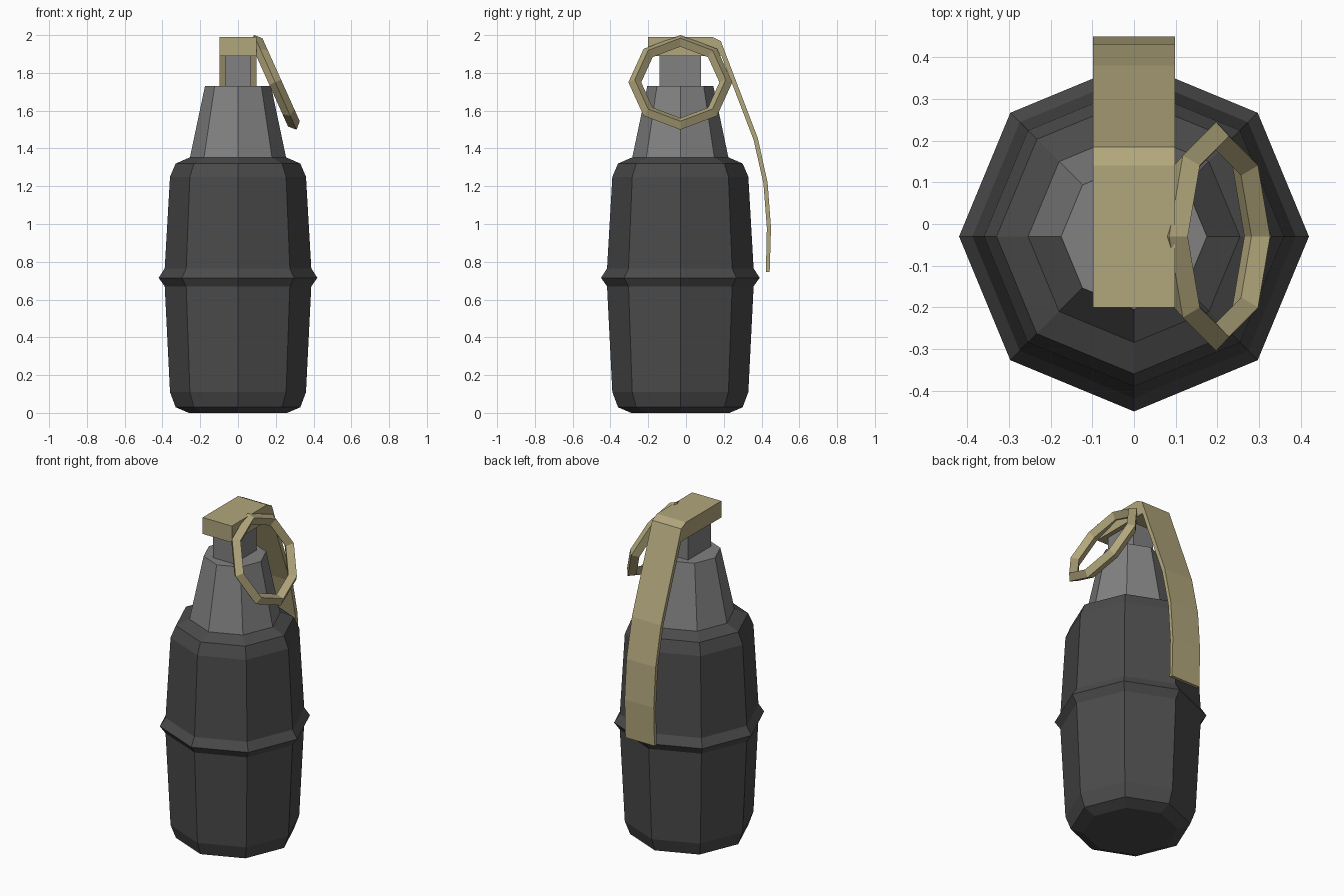
import bpy, bmesh, math
from mathutils import Vector

if "Cube" in bpy.data.objects:
    bpy.data.objects.remove(bpy.data.objects["Cube"])

AXIS_Y = -0.03


def material(name, rgb):
    m = bpy.data.materials.new(name)
    m.diffuse_color = (*rgb, 1)
    m.use_nodes = True
    m.node_tree.nodes["Principled BSDF"].inputs["Base Color"].default_value = m.diffuse_color
    return m


dark = material("dark_grey", (0.07, 0.07, 0.07))
grey = material("mid_grey", (0.22, 0.22, 0.22))
tan = material("tan", (0.44, 0.38, 0.20))


def finish(name, bm, mat):
    bmesh.ops.recalc_face_normals(bm, faces=bm.faces)
    me = bpy.data.meshes.new(name)
    bm.to_mesh(me)
    bm.free()
    me.materials.append(mat)
    ob = bpy.data.objects.new(name, me)
    bpy.context.collection.objects.link(ob)


def lathe(name, profile, mat, n=8):
    bm = bmesh.new()
    rings = [[bm.verts.new((r * math.cos(k * math.tau / n),
                            AXIS_Y + r * math.sin(k * math.tau / n), z))
              for k in range(n)] for r, z in profile]
    for a, b in zip(rings, rings[1:]):
        for k in range(n):
            j = (k + 1) % n
            bm.faces.new((a[k], a[j], b[j], b[k]))
    bm.faces.new(rings[0])
    bm.faces.new(rings[-1])
    finish(name, bm, mat)


def extrude_x(name, outline, half, mat):
    bm = bmesh.new()
    left, right = ([bm.verts.new((x, y, z)) for y, z in outline] for x in (-half, half))
    bm.faces.new(left)
    bm.faces.new(right)
    for k in range(len(outline)):
        j = (k + 1) % len(outline)
        bm.faces.new((left[k], left[j], right[j], right[k]))
    finish(name, bm, mat)


# Eight-sided body with its raised middle band
lathe("body", [(0.26, 0), (0.33, 0.03), (0.36, 0.11), (0.388, 0.67), (0.42, 0.715),
               (0.388, 0.765), (0.36, 1.25), (0.33, 1.32), (0.25, 1.355)], dark)

# Tapered collar and the block above it
lathe("collar", [(0.255, 1.35), (0.175, 1.73)], grey)
extrude_x("neck_block", [(-0.14, 1.70), (0.08, 1.70), (0.08, 1.92), (-0.14, 1.92)], 0.07, grey)

# Lever: thick head that bends into a thin strip down the back
extrude_x("lever", [(-0.20, 1.99), (0.14, 1.99), (0.185, 1.967), (0.38, 1.455),
                    (0.432, 1.22), (0.45, 0.98), (0.443, 0.745), (0.423, 0.745),
                    (0.428, 0.98), (0.41, 1.215), (0.358, 1.445), (0.188, 1.89),
                    (-0.20, 1.89)], 0.098, tan)

# Pull ring: eight sides, diamond cross-section, tilted outwards
centre = Vector((0.197, AXIS_Y, 1.75))
down = Vector((0.225, 0, -0.5)).normalized()
side = Vector((0, 1, 0))
normal = down.cross(side)
bm = bmesh.new()
loops = []
for k in range(8):
    a = k * math.tau / 8
    radial = down * math.cos(a) + side * math.sin(a)
    loops.append([bm.verts.new(centre + radial * (0.241 + 0.034 * math.cos(b))
                               + normal * 0.034 * math.sin(b))
                  for b in (0, math.pi / 2, math.pi, 1.5 * math.pi)])
for k in range(8):
    p, q = loops[k], loops[(k + 1) % 8]
    for i in range(4):
        j = (i + 1) % 4
        bm.faces.new((p[i], p[j], q[j], q[i]))
finish("pull_ring", bm, tan)
